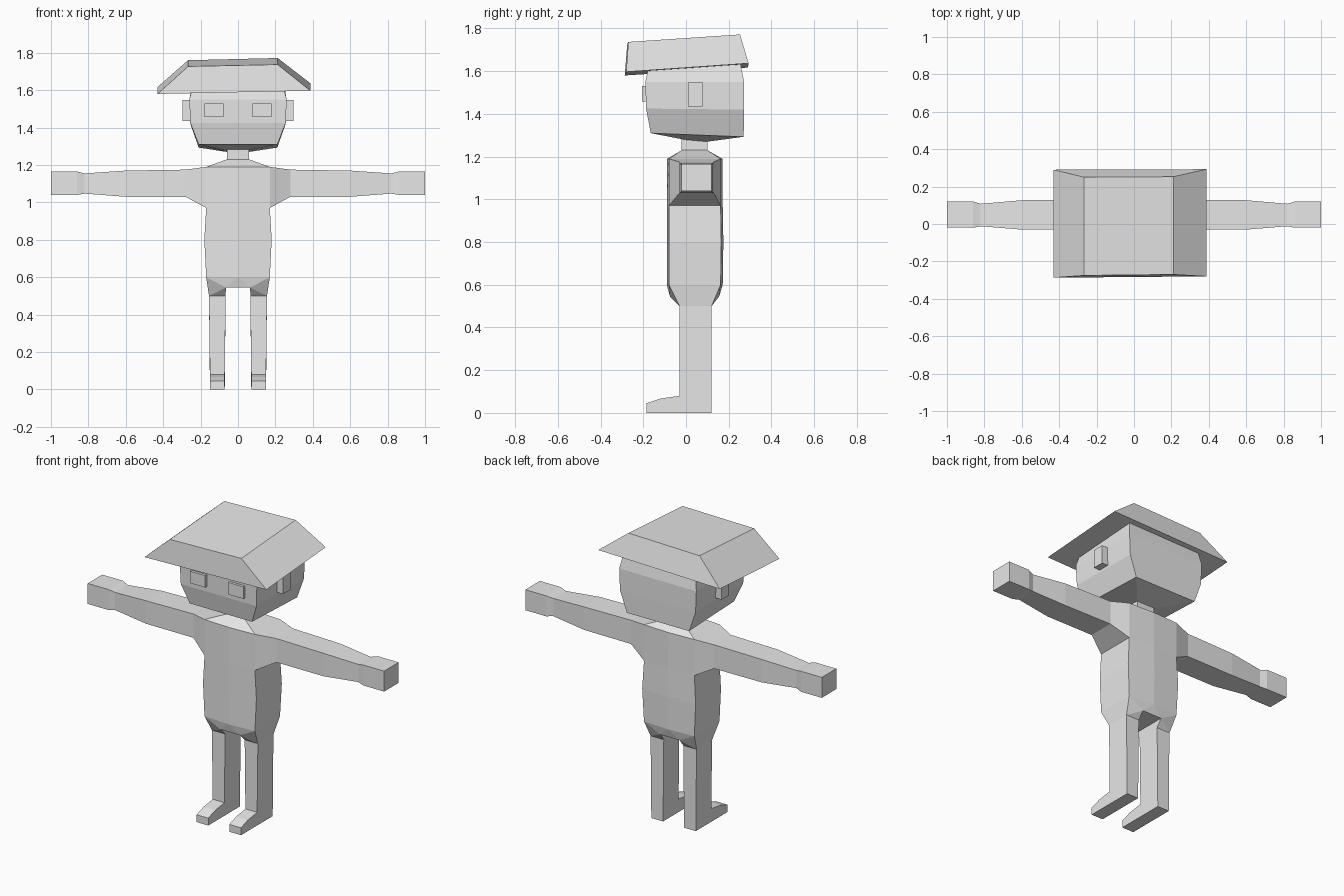
import bpy, bmesh

if "Cube" in bpy.data.objects:
    bpy.data.objects.remove(bpy.data.objects["Cube"])

grey = bpy.data.materials.new("plain_grey")
grey.diffuse_color = (0.8, 0.8, 0.8, 1)
grey.use_nodes = True
grey.node_tree.nodes["Principled BSDF"].inputs["Base Color"].default_value = grey.diffuse_color


def finish(name, bm, mirror=False):
    """Turn a bmesh into a flat-shaded object, optionally mirrored in x."""
    bmesh.ops.recalc_face_normals(bm, faces=bm.faces[:])
    mesh = bpy.data.meshes.new(name)
    bm.to_mesh(mesh)
    bm.free()
    mesh.materials.append(grey)
    ob = bpy.data.objects.new(name, mesh)
    bpy.context.collection.objects.link(ob)
    if mirror:
        ob.modifiers.new("mirror", 'MIRROR').use_mirror_merge = False
    return ob


def loft(name, rings, mirror=False):
    """Bridge rings of equal point count and cap both ends."""
    bm = bmesh.new()
    vs = [[bm.verts.new(p) for p in ring] for ring in rings]
    n = len(vs[0])
    for a, b in zip(vs, vs[1:]):
        for i in range(n):
            j = (i + 1) % n
            bm.faces.new((a[i], a[j], b[j], b[i]))
    bm.faces.new(vs[0])
    bm.faces.new(vs[-1])
    return finish(name, bm, mirror)


def rect_z(z, x0, x1, y0, y1):
    return [(x0, y0, z), (x1, y0, z), (x1, y1, z), (x0, y1, z)]


def rect_x(x, y0, y1, z0, z1):
    return [(x, y0, z0), (x, y1, z0), (x, y1, z1), (x, y0, z1)]


def hex_z(z, x, y0, y1, bulge):
    """Six-sided section with a slight ridge at the centre front and back."""
    return [(-x, y0, z), (0, y0 - bulge, z), (x, y0, z),
            (x, y1, z), (0, y1 + bulge, z), (-x, y1, z)]


def box(name, x0, x1, y0, y1, z0, z1, mirror=False):
    return loft(name, [rect_z(z0, x0, x1, y0, y1), rect_z(z1, x0, x1, y0, y1)], mirror)


# Torso, sloping in at the top to the neck
loft("torso", [hex_z(0.60, 0.17, -0.08, 0.162, 0.01),
               hex_z(0.80, 0.18, -0.08, 0.165, 0.01),
               hex_z(0.97, 0.17, -0.08, 0.162, 0.01),
               hex_z(1.19, 0.17, -0.08, 0.162, 0.008),
               hex_z(1.23, 0.06, -0.02, 0.10, 0.0)])
box("neck", -0.06, 0.06, -0.02, 0.10, 1.22, 1.30)

# Hips taper from the torso to the top of each leg
bm = bmesh.new()
hip = [(0.17, -0.08, 0.6), (0.17, 0.162, 0.6), (0, -0.09, 0.6), (0, 0.172, 0.6)]
hip += rect_z(0.545, 0, 0.065, -0.075, 0.155)
hip += rect_z(0.50, 0.066, 0.155, -0.03, 0.12)
# central block and outer block together leave the crotch open
centre = [bm.verts.new(p) for p in hip[:8]]
bmesh.ops.convex_hull(bm, input=centre)
outer = [bm.verts.new(p) for p in hip[:2] + hip[5:7] + hip[8:]]
bmesh.ops.convex_hull(bm, input=outer)
bmesh.ops.dissolve_limit(bm, angle_limit=0.01, verts=bm.verts[:], edges=bm.edges[:])
finish("hips", bm, True)

# Legs with feet, as one side profile across the leg width
profile = [(0.12, 0), (-0.185, 0), (-0.185, 0.045), (-0.12, 0.067),
           (-0.03, 0.08), (-0.03, 0.50), (0.12, 0.50)]
loft("leg", [[(x + (0.005 * s if z == 0.5 else 0), y, z) for y, z in profile]
             for x, s in ((0.071, -1), (0.15, 1))], True)

# Arms from shoulder to blocky hand
loft("arm", [rect_x(0.17, -0.08, 0.162, 0.97, 1.19),
             rect_x(0.28, -0.03, 0.13, 1.03, 1.175),
             rect_x(0.60, -0.03, 0.127, 1.03, 1.17),
             rect_x(0.82, -0.012, 0.108, 1.047, 1.155),
             rect_x(0.86, -0.02, 0.12, 1.04, 1.165),
             rect_x(1.00, -0.02, 0.12, 1.04, 1.165)], True)


# Head, with a funnel-shaped underside
def head_ring(x, y0, z0, y1, z1):
    return [(-x, y0, z0), (x, y0, z0), (x, y1, z1), (-x, y1, z1)]


loft("head", [head_ring(0.06, -0.01, 1.28, 0.10, 1.27),
              head_ring(0.21, -0.165, 1.31, 0.27, 1.293),
              head_ring(0.255, -0.187, 1.425, 0.272, 1.42),
              head_ring(0.26, -0.19, 1.55, 0.272, 1.55),
              head_ring(0.245, -0.178, 1.61, 0.255, 1.635)])
box("ear", 0.24, 0.297, 0.01, 0.08, 1.435, 1.547, True)
box("eye", 0.078, 0.18, -0.205, -0.18, 1.457, 1.53, True)

# Hat, tilted slightly forward and to one side
loft("hat", [[(-0.43, -0.287, 1.58), (0.387, -0.28, 1.597),
              (0.387, 0.293, 1.637), (-0.43, 0.29, 1.617)],
             [(-0.267, -0.275, 1.727), (0.212, -0.27, 1.737),
              (0.212, 0.253, 1.772), (-0.267, 0.25, 1.76)]])
